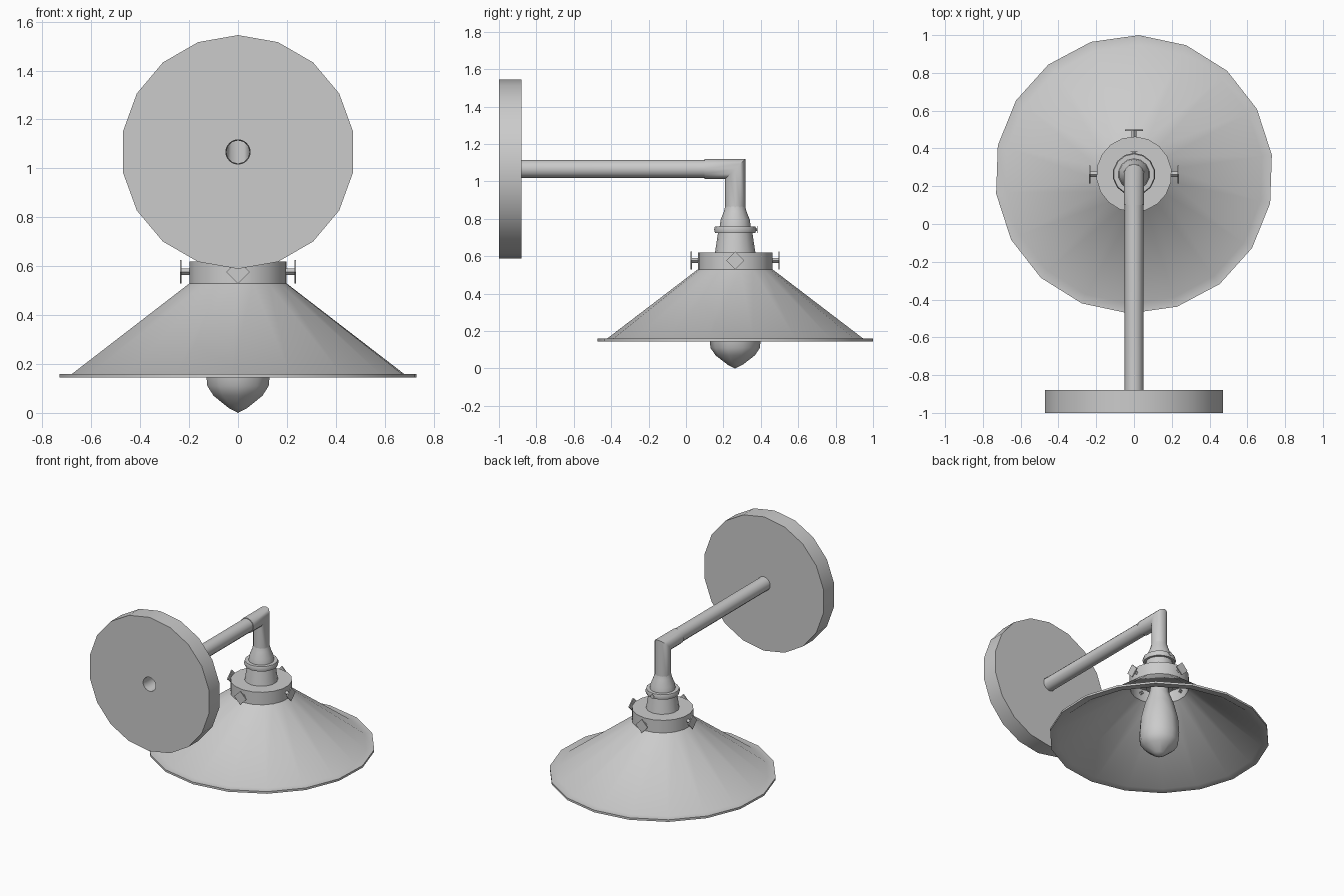
import bpy, bmesh
from math import sin, cos, radians, tau
from mathutils import Matrix, Vector

if "Cube" in bpy.data.objects:
    bpy.data.objects.remove(bpy.data.objects["Cube"])

CY, PZ = 0.263, 1.067     # lamp axis (y) and arm height (z)


def finish(name, rings, closed=False, cap0=False, cap1=False, angle=40):
    """Skin a list of equal-length point rings; single-point rings become poles."""
    bm = bmesh.new()
    rv = [[bm.verts.new(p) for p in ring] for ring in rings]
    pairs = list(zip(rv, rv[1:])) + ([(rv[-1], rv[0])] if closed else [])
    for a, b in pairs:
        n = max(len(a), len(b))
        for i in range(n):
            j = (i + 1) % n
            vs = [a[i % len(a)], a[j % len(a)], b[j % len(b)], b[i % len(b)]]
            bm.faces.new(list(dict.fromkeys(vs)))
    if cap0:
        bm.faces.new(rv[0])
    if cap1:
        bm.faces.new(rv[-1])
    bmesh.ops.recalc_face_normals(bm, faces=bm.faces)
    me = bpy.data.meshes.new(name)
    bm.to_mesh(me)
    bm.free()
    ob = bpy.data.objects.new(name, me)
    bpy.context.collection.objects.link(ob)
    bpy.ops.object.select_all(action='DESELECT')
    ob.select_set(True)
    bpy.context.view_layer.objects.active = ob
    bpy.ops.object.shade_smooth_by_angle(angle=radians(angle))
    return ob


def lathe(name, profile, n, mat=None, phase=0.0, **kw):
    """Revolve (radius, height) points about local z, then place with mat."""
    mat = mat or Matrix.Translation((0, CY, 0))
    rings = []
    for r, h in profile:
        k = n if r > 0 else 1
        rings.append([mat @ Vector((r * sin(tau * i / n + phase), r * cos(tau * i / n + phase), h))
                      for i in range(k)])
    return finish(name, rings, **kw)


# Wall plate with a hole for the arm, axis along +y
along_y = Matrix.Translation((0, 0, PZ)) @ Matrix.Rotation(radians(-90), 4, 'X')
lathe("wall_plate", [(0.05, -1), (0.478, -1), (0.478, -0.88), (0.05, -0.88)], 18, along_y, closed=True)

# Hollow horizontal arm
lathe("arm", [(0.052, -1), (0.049, -0.97), (0.049, 0.12)], 12, along_y)

# Mitred elbow turning the arm down
ang = [tau * i / 12 for i in range(12)]
R = 0.054
finish("elbow", [
    [(0.047 * cos(a), 0.1, PZ + 0.047 * sin(a)) for a in ang],
    [(R * cos(a), 0.1, PZ + R * sin(a)) for a in ang],
    [(R * cos(a), CY + R * sin(a), PZ + R * sin(a)) for a in ang],
    [(R * cos(a), CY + R * sin(a), 0.86) for a in ang]])

# Bell shaped lamp holder with collar
lathe("lamp_holder", [(0.054, 0.865), (0.06, 0.84), (0.078, 0.795), (0.083, 0.76), (0.108, 0.76),
                      (0.113, 0.743), (0.108, 0.725), (0.092, 0.725), (0.108, 0.62),
                      (0.09, 0.61), (0.09, 0.53)], 14, cap1=True)

# Conical shade: outside skin, flat rim, inside skin
lathe("shade", [(0, 0.62), (0.2, 0.62), (0.2, 0.53), (0.685, 0.16), (0.737, 0.16), (0.737, 0.145),
                (0.685, 0.148), (0.194, 0.523), (0.194, 0.612), (0, 0.612)], 18, phase=radians(2))

# Pointed filament bulb
lathe("bulb", [(0, 0), (0.04, 0.02), (0.105, 0.07), (0.132, 0.11), (0.138, 0.17), (0.13, 0.28),
               (0.1, 0.4), (0.07, 0.48), (0.06, 0.55)], 10, cap1=True, angle=50)


# Thumb screws: thin shaft with diamond head
def screw(name, turn, z, start, end, shaft, head):
    mat = (Matrix.Translation((0, CY, z)) @ Matrix.Rotation(radians(turn), 4, 'Z')
           @ Matrix.Rotation(radians(-90), 4, 'X'))
    t = head * 0.16
    lathe(name, [(shaft, start), (shaft, end - t), (head, end - t), (head, end)], 4, mat, cap1=True)


for k in range(4):
    screw(f"shade_screw_{k + 1}", 90 * k, 0.577, 0.18, 0.238, 0.014, 0.048)
screw("collar_screw", 0, 0.743, 0.1, 0.12, 0.008, 0.018)
